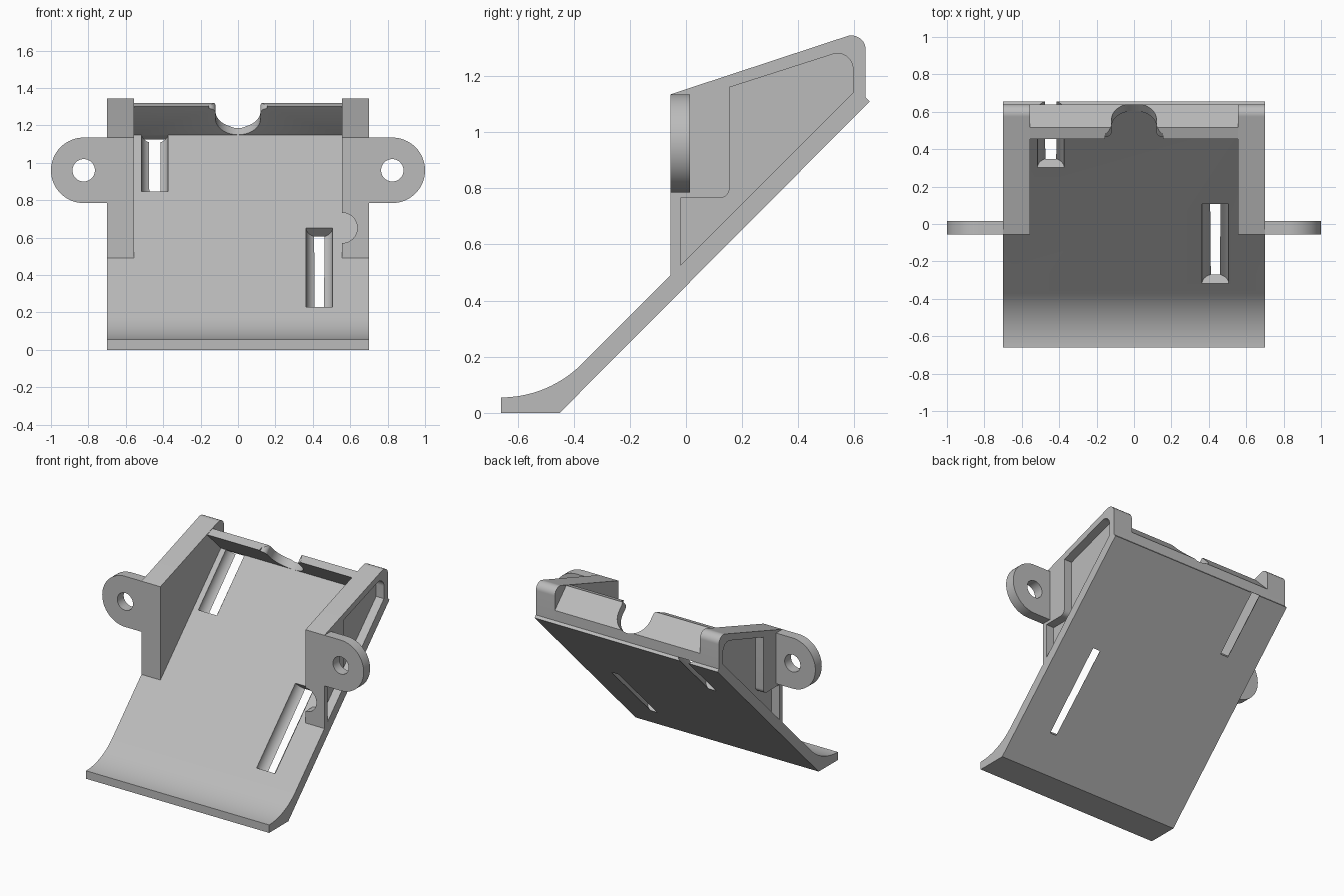
import bpy, bmesh, math
from mathutils import Matrix, Vector

if "Cube" in bpy.data.objects:
    bpy.data.objects.remove(bpy.data.objects["Cube"], do_unlink=True)

grey = bpy.data.materials.new("plain grey")
grey.use_nodes = True
grey.diffuse_color = (0.5, 0.5, 0.5, 1)
grey.node_tree.nodes["Principled BSDF"].inputs["Base Color"].default_value = (0.5, 0.5, 0.5, 1)

# Frames mapping (u, v, depth) to world
SIDE = Matrix(((0, 0, 1), (1, 0, 0), (0, 1, 0)))    # profile in y, z; depth along x
FRONT = Matrix(((1, 0, 0), (0, 0, 1), (0, 1, 0)))   # profile in x, z; depth along y
h = math.sqrt(0.5)
TILT = Matrix(((1, 0, 0), (0, -h, h), (0, h, h)))   # across the sloped lip


def arc(cx, cy, r, start, end, n=16):
    angles = [math.radians(start + (end - start) * i / n) for i in range(n + 1)]
    return [(cx + r * math.cos(a), cy + r * math.sin(a)) for a in angles]


def fillet(before, corner, after, r, n=8):
    """Points rounding one corner of a profile."""
    c = Vector(corner)
    a, b = (Vector(before) - c).normalized(), (Vector(after) - c).normalized()
    half = a.angle(b) / 2
    centre = c + (a + b).normalized() * r / math.sin(half)
    p, q = c + a * r / math.tan(half) - centre, c + b * r / math.tan(half) - centre
    return [tuple(centre + p.lerp(q, i / n).normalized() * r) for i in range(n + 1)]


def prism(name, pts, frame, d0, d1, origin=(0, 0, 0)):
    bm = bmesh.new()
    o = Vector(origin)
    lo, hi = [[bm.verts.new(o + frame @ Vector((u, v, d))) for u, v in pts] for d in (d0, d1)]
    bm.faces.new(lo)
    bm.faces.new(hi)
    for i in range(len(pts)):
        j = (i + 1) % len(pts)
        bm.faces.new((lo[i], lo[j], hi[j], hi[i]))
    bmesh.ops.recalc_face_normals(bm, faces=bm.faces)
    me = bpy.data.meshes.new(name)
    bm.to_mesh(me)
    bm.free()
    me.materials.append(grey)
    ob = bpy.data.objects.new(name, me)
    bpy.context.collection.objects.link(ob)
    return ob


def cut(ob, cutter):
    mod = ob.modifiers.new("cut", 'BOOLEAN')
    mod.operation, mod.solver, mod.object = 'DIFFERENCE', 'EXACT', cutter
    bpy.context.view_layer.update()
    me = bpy.data.meshes.new_from_object(ob.evaluated_get(bpy.context.evaluated_depsgraph_get()))
    ob.modifiers.clear()
    ob.data = me
    bpy.data.objects.remove(cutter, do_unlink=True)


parts = []

# Sloped plate with a curved foot
foot = arc(-0.66, 0.465, 0.41, 270, 315)
plate = prism("sloped_plate", [(-0.66, 0), (-0.45, 0), (0.655, 1.11), (0.61, 1.155)] + foot[::-1],
              SIDE, -0.7, 0.7)
for x, z in ((-0.445, 1.06), (0.435, 0.44)):
    cut(plate, prism("screw_hole", arc(0, 0, 0.071, 0, 360, 48)[:-1], TILT, -0.3, 0.3,
                     (x, z - 0.545, z)))
parts.append(plate)

# Lip across the upper end, with a rounded notch
lip = prism("upper_lip", [(0.605, 1.15), (0.455, 1.30), (0.515, 1.32), (0.64, 1.195), (0.64, 1.125)],
            SIDE, -0.555, 0.555)
right = arc(0, 0.12, 0.12, 270, 360) + arc(0.155, 0.163, 0.035, 180, 90, 8) + [(0.155, 0.4)]
left = [(-u, v) for u, v in right[:0:-1]]
cut(lip, prism("notch", right + left, TILT, -0.3, 0.3, (0, 0.605, 1.15)))
parts.append(lip)

# Side walls with an outer pocket, and mounting ears
top = [(-0.055, 1.135), (0.64, 1.364), (0.64, 1.125)]
wall_shape = [(-0.055, 0.49), top[0]] + fillet(*top, 0.05) + [top[2], (0.61, 1.155)]
step = [(-0.02, 0.765), (0.155, 0.765), (0.155, 1.16), (0.595, 1.301), (0.595, 1.12)]
pocket_shape = ([(-0.02, 0.505), step[0]] + fillet(*step[:3], 0.035) + [step[2]]
                + fillet(*step[2:], 0.055) + [step[4]])
for side, s in (("left", 1), ("right", -1)):
    wall = prism(side + "_wall", wall_shape, SIDE, s * 0.555, s * 0.7)
    cut(wall, prism("pocket", pocket_shape, SIDE, s * 0.64, s * 0.8))
    if s > 0:
        cut(wall, prism("relief", arc(0.557, 0.652, 0.081, 0, 360, 48)[:-1], FRONT, -0.2, 0.3))
    parts.append(wall)

    ear_shape = [(0.7, 0.785)] + arc(0.825, 0.96, 0.175, -90, 90, 32) + [(0.7, 1.135)]
    ear = prism(side + "_ear", [(s * u, v) for u, v in ear_shape], FRONT, -0.055, 0.015)
    cut(ear, prism("ear_hole", arc(s * 0.825, 0.96, 0.06, 0, 360, 40)[:-1], FRONT, -0.2, 0.2))
    parts.append(ear)

# Smooth the curved faces and keep hard edges
bpy.ops.object.select_all(action='DESELECT')
for ob in parts:
    ob.select_set(True)
bpy.context.view_layer.objects.active = plate
bpy.ops.object.shade_smooth_by_angle(angle=math.radians(25))
